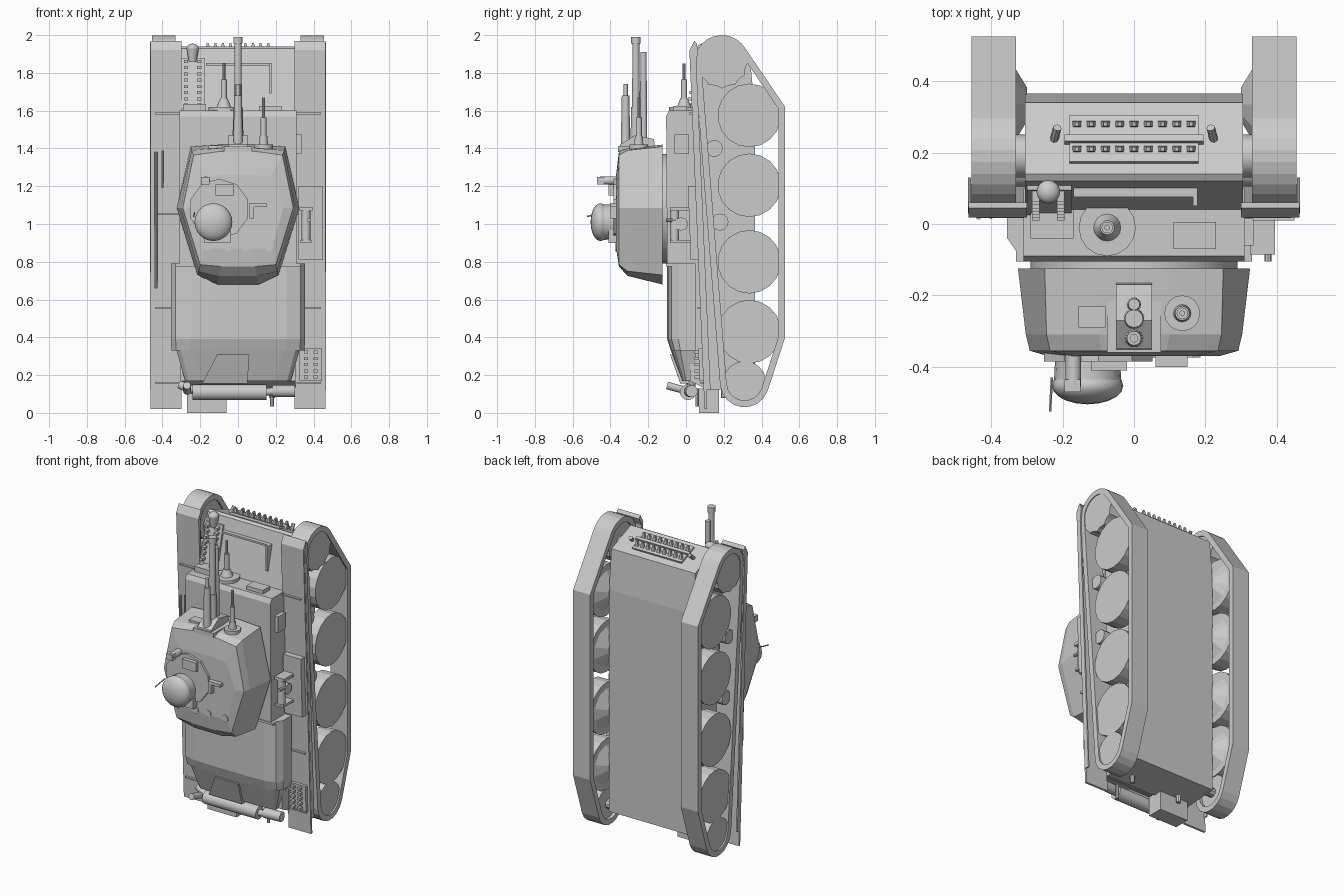
import bpy, bmesh, math
from mathutils import Vector, Matrix

def finish(name, bm, smooth=False):
    bmesh.ops.recalc_face_normals(bm, faces=bm.faces[:])
    me = bpy.data.meshes.new(name)
    bm.to_mesh(me)
    bm.free()
    if smooth:
        me.shade_smooth()
        me.set_sharp_from_angle(angle=math.radians(35))
    bpy.context.collection.objects.link(bpy.data.objects.new(name, me))

def loft(name, rings, closed=False):
    """Skin rings of points; cap the ends unless the rings form a closed loop."""
    bm = bmesh.new()
    vs = [[bm.verts.new(p) for p in r] for r in rings]
    n = len(rings[0])
    for i in range(len(vs) if closed else len(vs) - 1):
        a, b = vs[i], vs[(i + 1) % len(vs)]
        for j in range(n):
            bm.faces.new((a[j], a[(j + 1) % n], b[(j + 1) % n], b[j]))
    if not closed:
        bm.faces.new(vs[0])
        bm.faces.new(vs[-1])
    finish(name, bm)

def prism(name, yz, x0, x1):
    loft(name, [[(x, y, z) for y, z in yz] for x in (x0, x1)])

def box(name, lo, hi, tilt=0):
    bm = bmesh.new()
    lo, hi = Vector(lo), Vector(hi)
    bmesh.ops.create_cube(bm, size=1, matrix=Matrix.Translation((lo + hi) / 2)
                          @ Matrix.Rotation(tilt, 4, 'X') @ Matrix.Diagonal((*(hi - lo), 1)))
    finish(name, bm)

def cyl(name, a, b, r, r2=None, n=16, smooth=True):
    a, b = Vector(a), Vector(b)
    rot = (b - a).to_track_quat('Z', 'Y').to_matrix().to_4x4()
    bm = bmesh.new()
    bmesh.ops.create_cone(bm, cap_ends=True, segments=n, radius1=r, radius2=r if r2 is None else r2,
                          depth=(b - a).length, matrix=Matrix.Translation((a + b) / 2) @ rot)
    finish(name, bm, smooth)

def dome(name, c, size, n=20):
    bm = bmesh.new()
    bmesh.ops.create_uvsphere(bm, u_segments=n, v_segments=12, radius=1,
                              matrix=Matrix.Translation(c) @ Matrix.Diagonal((*size, 1)))
    finish(name, bm, True)

def arc(cy, cz, r, a0, a1, n):
    angs = [math.radians(a0 + (a1 - a0) * i / n) for i in range(n + 1)]
    return [(cy + r * math.cos(a), cz + r * math.sin(a)) for a in angs]

def inset(pts, t):
    res = []
    for i, p in enumerate(pts):
        p, q, s = Vector(p), Vector(pts[i - 1]), Vector(pts[(i + 1) % len(pts)])
        u, v = (p - q).normalized(), (s - p).normalized()
        n1, n2 = Vector((u.y, -u.x)), Vector((v.y, -v.x))
        res.append(p + (n1 + n2) * t / (1 + n1.dot(n2)))
    return res

def mirrored(half):
    return half + [(-x, y, z) for x, y, z in reversed(half)]

# Lower hull with nose, and fighting compartment
prism("lower_hull", [(0.02, 0.17), (0.12, 0.12), (0.365, 0.14), (0.365, 1.60), (0.34, 1.86),
                     (0.14, 1.94), (0.12, 1.93), (0.04, 1.6)], -0.305, 0.305)
prism("superstructure", [(0.1, 0.78), (-0.1, 0.78), (-0.105, 1.57), (-0.09, 1.6), (0.1, 1.6)], -0.31, 0.31)
box("compartment_rear_seam", (-0.33, -0.105, 0.775), (0.33, 0.04, 0.79))

# Rounded engine deck sloping down to the tail
deck = []
for z, w, top, low in ((0.79, 0.355, -0.1, -0.04), (0.39, 0.355, -0.1, -0.04), (0.33, 0.352, -0.08, -0.03),
                       (0.329, 0.325, -0.08, -0.03), (0.17, 0.28, -0.02, 0.0)):
    deck.append(mirrored([(w, 0.05, z), (w, low, z), (w * 0.93, top + (low - top) * 0.4, z),
                          (w * 0.72, top + (low - top) * 0.08, z), (w * 0.32, top, z)]))
loft("engine_deck", deck)
loft("rear_deck_panel", [[(a, y, z), (b, y, z), (b, y + 0.05, z), (a, y + 0.05, z)]
                         for a, b, y, z in ((-0.11, 0.06, -0.085, 0.31), (-0.19, 0.05, -0.03, 0.155))])

# Running gear, fenders and hooks on both sides
outer = (arc(0.19, 1.855, 0.145, 190, 30, 12) + [(0.525, 1.62), (0.525, 0.40)]
         + arc(0.31, 0.16, 0.13, -20, -175, 8))
inner = inset(outer, 0.035)
teeth = [arc(0.19, 1.855, 0.128 if k % 3 else 0.138, k * 10, k * 10, 1)[0] for k in range(36)]
for s, side in ((1, "right"), (-1, "left")):
    x0, x1 = s * 0.33, s * 0.455
    loft("track_" + side, [[(x0, *o), (x1, *o), (x1, *i), (x0, *i)] for o, i in zip(outer, inner)], True)
    for k, z in enumerate((1.575, 1.205, 0.80, 0.43)):
        cyl(f"road_wheel_{side}_{k}", (s * 0.345, 0.335, z), (s * 0.445, 0.335, z), 0.168, n=18, smooth=False)
        cyl(f"wheel_hub_{side}_{k}", (s * 0.30, 0.335, z), (s * 0.346, 0.335, z), 0.05, 0.13, 10, False)
    prism("drive_sprocket_" + side, teeth, s * 0.34, s * 0.45)
    cyl("final_drive_" + side, (s * 0.29, 0.19, 1.82), (s * 0.35, 0.19, 1.82), 0.06)
    cyl("rear_idler_" + side, (s * 0.35, 0.31, 0.16), (s * 0.445, 0.31, 0.16), 0.115, n=18, smooth=False)
    cyl("idler_axle_" + side, (s * 0.29, 0.31, 0.16), (s * 0.36, 0.31, 0.16), 0.03, n=10)
    for k, (y, z) in enumerate(((0.15, 1.40), (0.18, 1.01))):
        cyl(f"return_roller_{side}_{k}", (s * 0.30, y, z), (s * 0.42, y, z), 0.045, n=12)
    prism("fender_" + side, [(0.018, 1.92), (0.045, 1.97), (0.06, 1.95), (0.036, 1.9),
                             (0.112, 0.02), (0.098, 0.02)], s * 0.30, s * 0.463)
    prism("fender_lip_" + side, [(0.03, 1.9), (0.05, 1.96), (0.065, 1.93), (0.055, 1.85),
                                 (0.13, 0.12), (0.10, 0.12)], s * 0.456, s * 0.465)
    for z in (1.585, 1.055, 0.555, 0.16):
        y = 0.018 + (1.92 - z) * 0.042
        box("fender_bracket_" + side, (s * 0.375 - 0.065, y - 0.015, z - 0.004),
            (s * 0.375 + 0.065, y + 0.01, z + 0.004))
    cyl("front_tow_hook_" + side, (s * 0.225, 0.23, 1.89), (s * 0.215, 0.27, 1.93), 0.012, n=8)
    cyl("rear_tow_hook_" + side, (s * 0.18, 0.2, 0.135), (s * 0.18, 0.2, 0.08), 0.015, n=8)

# Turret: wide base, steep walls, nearly flat crowned roof
turret = []
for y, half in ((-0.125, [(0.10, 1.42), (0.25, 1.41), (0.325, 1.085), (0.215, 0.73), (0.11, 0.68)]),
                (-0.31, [(0.10, 1.40), (0.245, 1.39), (0.303, 1.085), (0.208, 0.75), (0.10, 0.725)]),
                (-0.355, [(0.09, 1.385), (0.235, 1.365), (0.292, 1.085), (0.2, 0.785), (0.09, 0.775)]),
                (-0.37, [(0.08, 1.26), (0.17, 1.25), (0.24, 1.085), (0.18, 0.87), (0.08, 0.87)])):
    turret.append(mirrored([(x, y, z) for x, z in half]))
loft("turret", turret)
cyl("turret_ring", (0, -0.08, 1.08), (0, -0.13, 1.08), 0.29, n=24)

# Cupola, hatches and roof fittings
cyl("hatch_plate", (-0.1, -0.35, 1.08), (-0.1, -0.385, 1.08), 0.16, n=10, smooth=False)
cyl("cupola_base", (-0.13, -0.36, 1.01), (-0.13, -0.455, 1.01), 0.09, 0.095, n=20)
dome("cupola_dome", (-0.13, -0.453, 1.01), (0.1, 0.052, 0.1))
box("cupola_rear_block", (-0.18, -0.41, 0.9), (-0.04, -0.35, 0.97))
box("hatch_block", (-0.12, -0.41, 1.15), (-0.02, -0.36, 1.21))
box("roof_bracket", (0.06, -0.4, 1.09), (0.15, -0.36, 1.11))
box("roof_bracket_leg", (0.06, -0.4, 1.03), (0.085, -0.36, 1.1))
cyl("roof_periscope", (-0.17, -0.34, 1.23), (-0.17, -0.455, 1.23), 0.022, n=12)
box("periscope_head", (-0.195, -0.47, 1.21), (-0.15, -0.435, 1.25))
cyl("cupola_handle", (-0.23, -0.43, 1.06), (-0.235, -0.525, 1.04), 0.004, n=6)
for k, x in enumerate((-0.165, -0.05, 0.04, 0.165)):
    cyl(f"roof_plug_{k}", (x, -0.33, 0.88), (x, -0.374, 0.88), 0.025, n=6, smooth=False)

# Main gun, mantlet and companion barrels
prism("mantlet", [(-0.16, 1.38), (-0.17, 1.45), (-0.27, 1.47), (-0.35, 1.42), (-0.36, 1.34)], -0.05, 0.05)
box("mantlet_plate", (-0.075, -0.36, 1.38), (0.075, -0.16, 1.41))
for nm, y, z0, z1, r, r2 in (("gun_sleeve", -0.265, 1.4, 1.62, 0.03, 0.025),
                             ("gun_barrel", -0.265, 1.6, 1.96, 0.021, 0.018),
                             ("gun_muzzle", -0.265, 1.955, 1.99, 0.025, 0.025),
                             ("lower_barrel", -0.225, 1.4, 1.91, 0.02, 0.016),
                             ("upper_barrel_sleeve", -0.32, 1.38, 1.68, 0.026, 0.02),
                             ("upper_barrel_tip", -0.32, 1.67, 1.74, 0.012, 0.012)):
    cyl(nm, (0, y, z0), (0, y, z1), r, r2)

# Secondary gun in the turret face, and hull gun
for nm, x, y, z, r, top in (("turret_side_gun", 0.135, -0.25, 1.385, 0.05, 1.67),
                            ("hull_gun", -0.075, -0.01, 1.585, 0.08, 1.85)):
    cyl(nm + "_plate", (x, y, z), (x, y, z + 0.035), r, n=16)
    cyl(nm + "_mount", (x, y, z + 0.03), (x, y, z + 0.08), r * 0.5, 0.02)
    cyl(nm + "_jacket", (x, y, z + 0.07), (x, y, z + 0.18), 0.016, n=12)
    cyl(nm + "_barrel", (x, y, z + 0.16), (x, y, top), 0.008, n=10)

# Sight, visors, side port, splash board and headlight
box("turret_sight", (-0.155, -0.29, 1.38), (-0.08, -0.23, 1.415))
box("driver_visor", (0.11, -0.07, 1.59), (0.23, 0.005, 1.625))
box("left_visor", (-0.29, -0.04, 1.59), (-0.17, 0.04, 1.635))
box("side_port", (0.30, -0.06, 1.37), (0.335, 0.015, 1.475))
box("splash_board", (-0.17, 0.075, 1.84), (0.17, 0.125, 1.852))
box("splash_board_side", (0.165, 0.05, 1.69), (0.178, 0.11, 1.852))
cyl("headlight", (-0.24, 0.09, 1.86), (-0.24, 0.09, 1.93), 0.02, 0.033)
dome("headlight_lens", (-0.24, 0.09, 1.93), (0.033, 0.033, 0.025), 14)

# Spare track links: nose, left glacis, right rear fender
box("nose_spare_links", (-0.18, 0.165, 1.89), (0.18, 0.305, 1.915), -0.38)
box("nose_link_bar", (-0.195, 0.225, 1.895), (0.195, 0.245, 1.93), -0.38)
for k in range(18):
    x, y = -0.16 + 0.04 * (k // 2), 0.21 + 0.07 * (k % 2)
    z = 1.935 - (y - 0.14) * 0.4
    loft("nose_link_tooth", [[(x - w, y - d, h), (x + w, y - d, h), (x + w, y + d, h), (x - w, y + d, h)]
                             for w, d, h in ((0.016, 0.01, z), (0.005, 0.006, z + 0.05))])
prism("glacis_spare_links", [(0.025, 1.61), (0.06, 1.61), (0.13, 1.88), (0.095, 1.88)], -0.30, -0.175)
prism("rear_spare_links", [(0.065, 0.34), (0.09, 0.34), (0.1, 0.17), (0.072, 0.17)], 0.325, 0.445)
for nm, xs, z0, n, y0, dy in (("glacis", (-0.275, -0.205), 1.63, 8, 0.013, 0.26),
                              ("rear", (0.36, 0.41), 0.19, 5, 0.062, 0)):
    for k in range(n):
        for x in xs:
            y, z = y0 + dy * (0.02 + 0.033 * k), z0 + 0.033 * k
            box(nm + "_link_tooth", (x - 0.011, y - 0.017, z - 0.008), (x + 0.011, y + 0.02, z + 0.008))

# Right fender stowage bin and lifting jack, left fender rods
prism("stowage_bin", [(0.01, 1.2), (0.05, 1.2), (0.07, 0.81), (0.025, 0.81)], 0.32, 0.45)
cyl("jack_body", (0.36, -0.06, 0.9), (0.36, -0.06, 1.08), 0.024, n=12)
box("jack_head", (0.325, -0.085, 1.07), (0.395, 0.02, 1.09))
box("jack_foot", (0.33, -0.085, 0.9), (0.39, 0.03, 0.915))
cyl("jack_spool", (0.34, -0.025, 1.0), (0.385, -0.025, 1.0), 0.035, n=12)
cyl("jack_crank", (0.375, -0.04, 1.02), (0.375, -0.105, 1.02), 0.01, n=8)
cyl("long_rod", (-0.435, 0.04, 0.66), (-0.435, 0.02, 1.38), 0.008, n=8)
cyl("short_rod", (-0.40, 0.02, 1.19), (-0.40, 0.02, 1.39), 0.006, n=8)

# Exhaust and tail
cyl("muffler", (-0.24, 0.01, 0.11), (0.15, 0.01, 0.11), 0.042, n=18)
cyl("muffler_inlet", (-0.31, 0.03, 0.15), (-0.235, 0.01, 0.12), 0.022, n=12)
cyl("exhaust_joint", (0.15, 0.01, 0.11), (0.19, 0.01, 0.115), 0.02, n=12)
cyl("exhaust_elbow", (0.18, 0.02, 0.115), (0.30, 0.03, 0.115), 0.032, n=12)
cyl("tail_pipe", (-0.27, 0.01, 0.115), (-0.27, -0.1, 0.145), 0.02, n=12)
box("tail_box", (-0.27, 0.07, 0.0), (-0.06, 0.175, 0.13))
cyl("tow_pin", (0.18, 0.06, 0.13), (0.18, 0.06, 0.035), 0.01, n=8)
